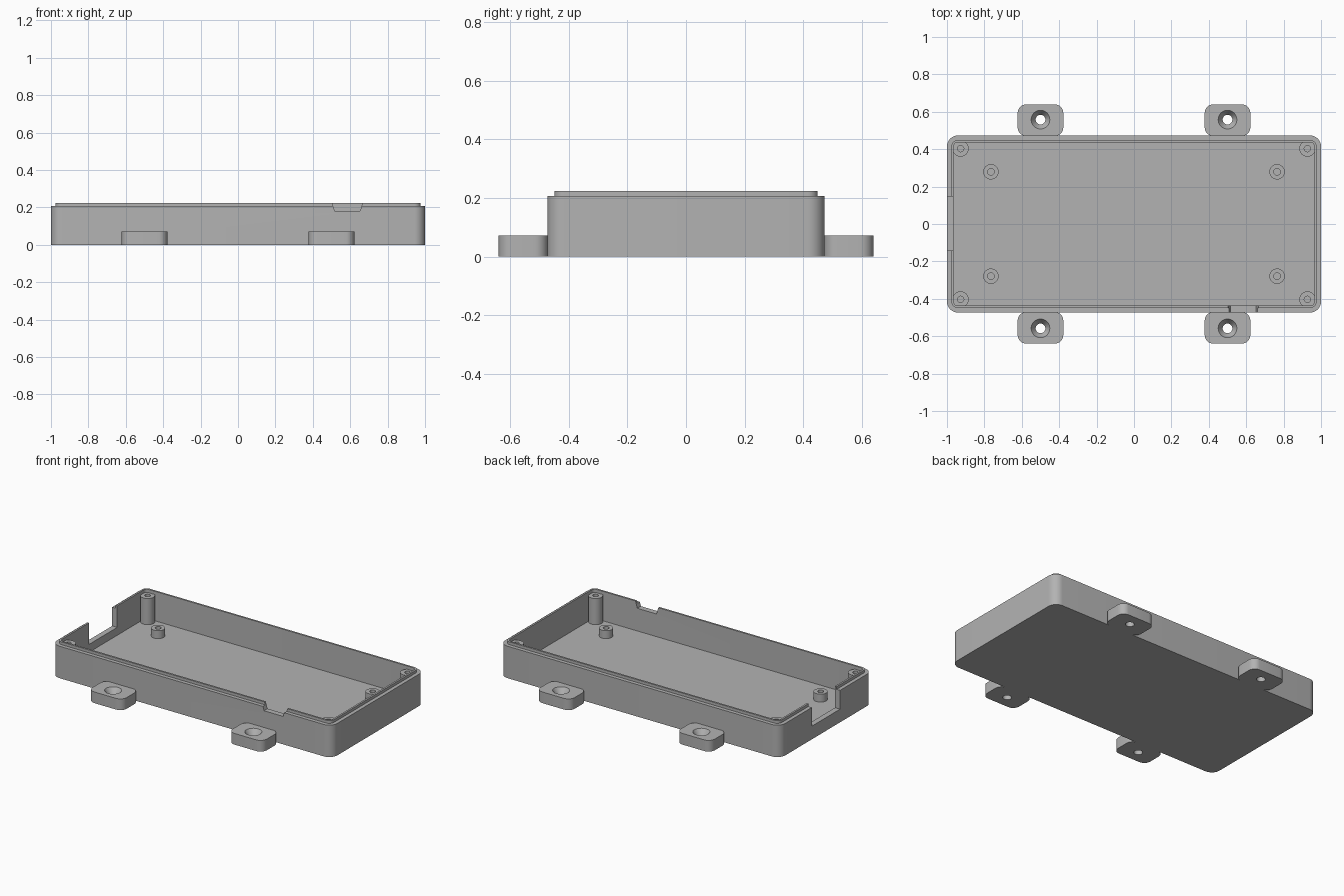
import bpy, bmesh, math
from math import cos, sin, pi

cube = bpy.data.objects.get("Cube")
if cube:
    bpy.data.objects.remove(cube, do_unlink=True)

grey = bpy.data.materials.new("matte grey")
grey.use_nodes = True
COLOUR = (0.45, 0.45, 0.45, 1)
grey.diffuse_color = COLOUR
grey.node_tree.nodes["Principled BSDF"].inputs["Base Color"].default_value = COLOUR

LENGTH, WIDTH = 1.0, 0.473       # half sizes of the tray
RIM_Z, LIP_Z, FLOOR_Z = 0.206, 0.224, 0.034
LIP_IN, WALL = 0.024, 0.036


def rounded_ring(hx, hy, r, z, cx=0, cy=0, steps=8):
    """Points of a rounded rectangle, counter-clockwise."""
    pts = []
    for q, (sx, sy) in enumerate(((1, 1), (-1, 1), (-1, -1), (1, -1))):
        for i in range(steps + 1):
            a = (q + i / steps) * pi / 2
            pts.append((cx + sx * (hx - r) + r * cos(a),
                        cy + sy * (hy - r) + r * sin(a), z))
    return pts


def circle_ring(r, z, cx, cy, n=32):
    return [(cx + r * cos(2 * pi * i / n), cy + r * sin(2 * pi * i / n), z)
            for i in range(n)]


def loft(name, rings):
    """Skin a list of matching rings and cap both ends."""
    bm = bmesh.new()
    rows = [[bm.verts.new(p) for p in ring] for ring in rings]
    n = len(rows[0])
    for a, b in zip(rows, rows[1:]):
        for i in range(n):
            j = (i + 1) % n
            bm.faces.new((a[i], a[j], b[j], b[i]))
    bm.faces.new(rows[0][::-1])
    bm.faces.new(rows[-1])
    bmesh.ops.recalc_face_normals(bm, faces=bm.faces)
    mesh = bpy.data.meshes.new(name)
    bm.to_mesh(mesh)
    bm.free()
    mesh.materials.append(grey)
    obj = bpy.data.objects.new(name, mesh)
    bpy.context.collection.objects.link(obj)
    return obj


def activate(obj):
    bpy.ops.object.select_all(action='DESELECT')
    obj.select_set(True)
    bpy.context.view_layer.objects.active = obj


def cut(obj, cutter):
    cutter.hide_render = True
    mod = obj.modifiers.new("cut", 'BOOLEAN')
    mod.operation, mod.solver, mod.object = 'DIFFERENCE', 'EXACT', cutter
    activate(obj)
    bpy.ops.object.modifier_apply(modifier=mod.name)
    bpy.data.objects.remove(cutter, do_unlink=True)


def smooth(obj):
    activate(obj)
    bpy.ops.object.shade_smooth_by_angle(angle=math.radians(30))


def inset_ring(d, z):
    return rounded_ring(LENGTH - d, WIDTH - d, 0.058 - d, z)


# Tray: outer wall, stepped lip, inner wall and floor
tray = loft("tray", [inset_ring(0, 0), inset_ring(0, RIM_Z),
                     inset_ring(LIP_IN, RIM_Z), inset_ring(LIP_IN, LIP_Z),
                     inset_ring(WALL, LIP_Z), inset_ring(WALL, FLOOR_Z)])

# Wide opening in the right end wall
x0, x1, y0, y1 = -1.05, -0.95, -0.142, 0.146
cut(tray, loft("end_opening_cutter",
               [[(x0, y0, z), (x1, y0, z), (x1, y1, z), (x0, y1, z)]
                for z in (0.085, 0.3)]))

# Small tapered notch in the front wall
cut(tray, loft("front_notch_cutter",
               [[(0.585 - h, -0.52, z), (0.585 + h, -0.52, z),
                 (0.585 + h, -0.42, z), (0.585 - h, -0.42, z)]
                for h, z in ((0.068, 0.18), (0.092, 0.26))]))
smooth(tray)


def post(name, x, y, r, hole, top):
    """Hollow screw post standing on the floor."""
    base = FLOOR_Z - 0.01
    smooth(loft(name, [circle_ring(r, base, x, y), circle_ring(r, top, x, y),
                       circle_ring(hole, top, x, y),
                       circle_ring(hole, FLOOR_Z + 0.005, x, y)]))


def mounting_tab(name, x, y, side):
    """Rounded ear with a countersunk through hole."""
    ear = loft(name, [rounded_ring(0.122, 0.084, 0.045, z, x, y)
                      for z in (0, 0.072)])
    hole_y = y + side * 0.003
    profile = ((0.026, -0.02), (0.026, 0.036), (0.05, 0.072), (0.05, 0.1))
    cut(ear, loft("hole_cutter", [circle_ring(r, z, x, hole_y)
                                  for r, z in profile]))
    smooth(ear)


# Posts and tabs, mirrored to all four quarters
for sy, end in ((-1, "front"), (1, "back")):
    for sx, hand in ((-1, "right"), (1, "left")):
        tag = f"{end}_{hand}"
        post(f"corner_post_{tag}", sx * 0.927, sy * 0.403, 0.043, 0.017, 0.203)
        post(f"standoff_{tag}", sx * 0.765, sy * 0.279, 0.041, 0.018, 0.085)
        mounting_tab(f"mounting_tab_{tag}", sx * 0.5, sy * 0.555, sy)
